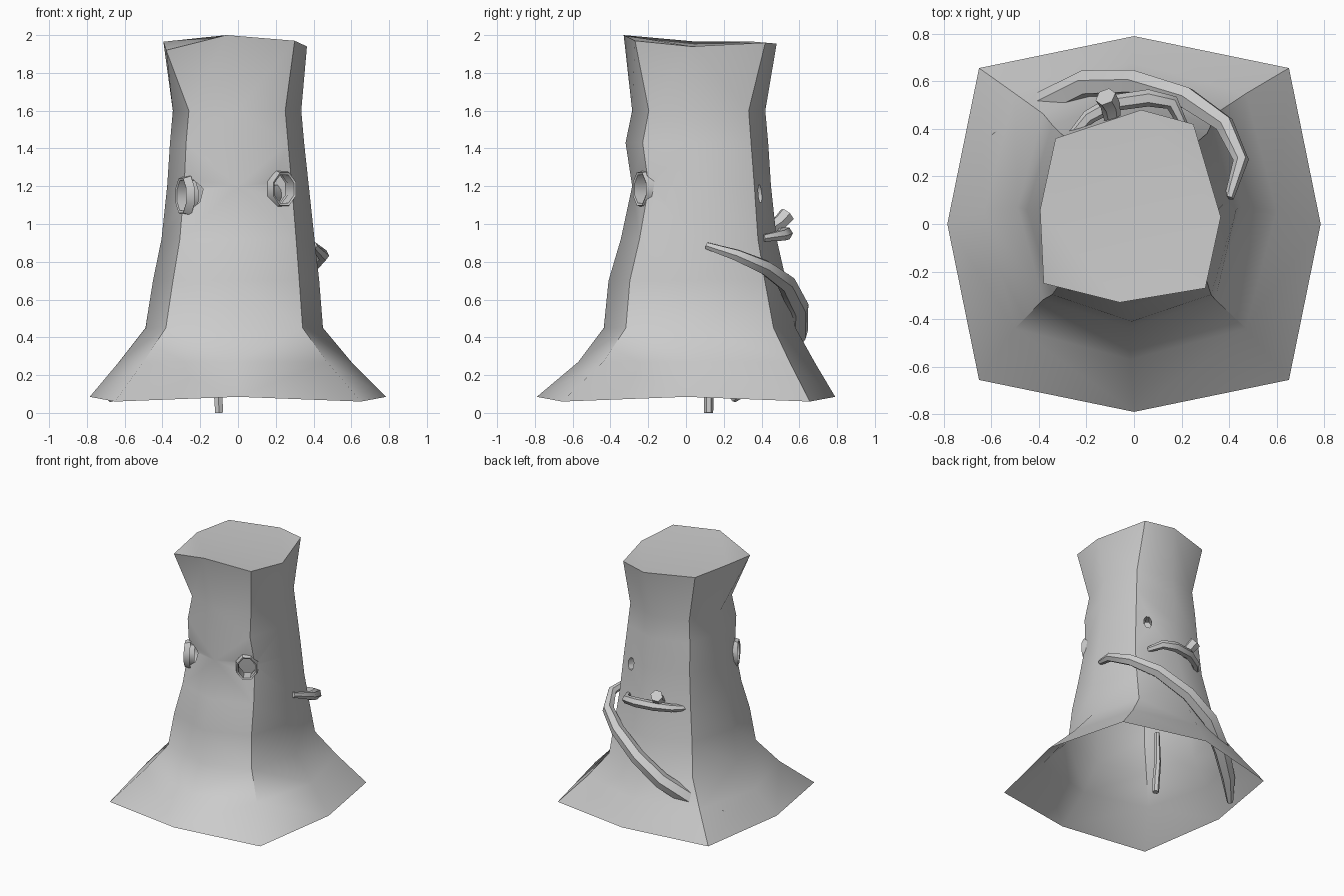
import bpy, bmesh, math
from mathutils import Vector

if "Cube" in bpy.data.objects:
    bpy.data.objects.remove(bpy.data.objects["Cube"])

def make_object(name, bm):
    bmesh.ops.recalc_face_normals(bm, faces=bm.faces)
    me = bpy.data.meshes.new(name)
    bm.to_mesh(me)
    bm.free()
    ob = bpy.data.objects.new(name, me)
    bpy.context.collection.objects.link(ob)
    return ob

def activate(ob):
    bpy.ops.object.select_all(action='DESELECT')
    ob.select_set(True)
    bpy.context.view_layer.objects.active = ob

def smooth(ob, deg=40):
    activate(ob)
    bpy.ops.object.shade_smooth_by_angle(angle=math.radians(deg))

def loft(bm, rings, cap_ends=True):
    rows = [[bm.verts.new(p) for p in r] for r in rings]
    n = len(rows[0])
    for a, b in zip(rows, rows[1:]):
        for i in range(n):
            j = (i + 1) % n
            bm.faces.new((a[i], a[j], b[j], b[i]))
    if cap_ends:
        bm.faces.new(rows[0][::-1])
        bm.faces.new(rows[-1])

def tube(name, pts):
    """Tapered round branch; pts are (x, y, z, radius)."""
    cu = bpy.data.curves.new(name, 'CURVE')
    cu.dimensions = '3D'
    cu.bevel_depth = 1.0
    cu.bevel_resolution = 1
    cu.use_fill_caps = True
    sp = cu.splines.new('POLY')
    sp.points.add(len(pts) - 1)
    for p, (x, y, z, r) in zip(sp.points, pts):
        p.co = (x, y, z, 1)
        p.radius = r
    ob = bpy.data.objects.new(name, cu)
    bpy.context.collection.objects.link(ob)
    activate(ob)
    bpy.ops.object.convert(target='MESH')
    smooth(bpy.context.object, 50)

def hole_ring(c, n, rx, rz, depth, scale=1.0):
    """Eight-sided ring around centre c, pushed along normal n."""
    side = Vector((-n.y, n.x, 0))
    out = []
    for k in range(8):
        a = math.pi * (k + 0.5) / 4
        out.append(c + n * depth + side * (math.cos(a) * rx * scale)
                   + Vector((0, 0, math.sin(a) * rz * scale)))
    return out

# Trunk: eight-sided rings (z, x min, x max, y min, y max, corner factor)
profile = [
    (0.08, -0.785, 0.785, -0.79, 0.79, 0.83),
    (0.27, -0.63, 0.60, -0.57, 0.68, 0.79),
    (0.45, -0.49, 0.45, -0.435, 0.58, 0.77),
    (0.70, -0.45, 0.43, -0.41, 0.53, 0.76),
    (0.92, -0.405, 0.405, -0.345, 0.48, 0.76),
    (1.20, -0.375, 0.375, -0.285, 0.45, 0.76),
    (1.43, -0.36, 0.35, -0.32, 0.435, 0.76),
    (1.60, -0.345, 0.335, -0.285, 0.42, 0.75),
]
dirs = [(1, 0), (1, 1), (0, 1), (-1, 1), (-1, 0), (-1, -1), (0, -1), (1, -1)]
rings = []
for z, x0, x1, y0, y1, c in profile:
    cx, cy, hx, hy = (x0 + x1) / 2, (y0 + y1) / 2, (x1 - x0) / 2, (y1 - y0) / 2
    ring = []
    for dx, dy in dirs:
        f = c if dx and dy else 1.0
        dz = (-0.02 if dx and dy else 0.005) if z < 0.1 else 0
        ring.append((cx + dx * hx * f, cy + dy * hy * f, z + dz))
    rings.append(ring)
# uneven cut top
rings.append([(0.365, 0.03, 1.94), (0.25, 0.42, 1.96), (0.03, 0.48, 1.955), (-0.33, 0.36, 1.965),
              (-0.395, 0.06, 1.965), (-0.38, -0.25, 1.92), (-0.06, -0.33, 2.0), (0.30, -0.27, 1.97)])
bm = bmesh.new()
loft(bm, rings)
bmesh.ops.triangulate(bm, faces=bm.faces)
trunk = make_object("trunk", bm)

# Knot holes: name, centre, outward normal, half width, half height, rim
holes = [
    ("right_knot_hole", (0.235, -0.225, 1.185), (0.5, -0.87, 0), 0.068, 0.085, True),
    ("left_knot_hole", (-0.28, -0.21, 1.15), (-0.9, -0.43, 0), 0.065, 0.09, True),
    ("back_knot_hole", (0.20, 0.39, 1.16), (0.6, 0.8, 0), 0.03, 0.05, False),
]
ends = []
for name, c, n, rx, rz, rim in holes:
    c, n = Vector(c), Vector(n).normalized()
    bm = bmesh.new()
    loft(bm, [hole_ring(c, n, rx, rz, -0.08), hole_ring(c, n, rx, rz, 0.25)])
    cutter = make_object(name + "_cutter", bm)
    cutter.hide_render = True
    mod = trunk.modifiers.new(name, 'BOOLEAN')
    mod.operation = 'DIFFERENCE'
    mod.solver = 'EXACT'
    mod.object = cutter
    activate(trunk)
    bpy.ops.object.modifier_apply(modifier=mod.name)
    bpy.data.objects.remove(cutter)
    ends.append((c - n * 0.08, n))
    if rim:  # raised lip
        bm = bmesh.new()
        loft(bm, [hole_ring(c, n, rx, rz, -0.02, 1.25), hole_ring(c, n, rx, rz, 0.025, 1.1),
                  hole_ring(c, n, rx, rz, 0.02, 0.95), hole_ring(c, n, rx, rz, -0.05, 0.95)], False)
        smooth(make_object(name + "_rim", bm))

# Open the bottom and the inner ends of the holes: the trunk is a hollow shell
bm = bmesh.new()
bm.from_mesh(trunk.data)
dead = []
for f in bm.faces:
    under = all(v.co.z < 0.1 for v in f.verts)
    pocket = any(all(abs((v.co - e).dot(n)) < 0.003 and (v.co - e).length < 0.13 for v in f.verts)
                 for e, n in ends)
    if under or pocket:
        dead.append(f)
bmesh.ops.delete(bm, geom=dead, context='FACES')
bm.to_mesh(trunk.data)
bm.free()
smooth(trunk, 45)

# Vine winding down round the back
tube("vine", [(0.40, 0.11, 0.885, 0.02), (0.45, 0.27, 0.835, 0.033), (0.38, 0.42, 0.77, 0.042),
              (0.22, 0.53, 0.69, 0.05), (0.0, 0.595, 0.56, 0.055), (-0.2, 0.59, 0.43, 0.06),
              (-0.4, 0.49, 0.29, 0.06), (-0.56, 0.37, 0.18, 0.05), (-0.68, 0.25, 0.075, 0.022)])

# Bowed ledge on the back, with a cut stub above it
tube("back_ledge", [(-0.27, 0.36, 0.93, 0.02), (-0.19, 0.45, 0.94, 0.03), (-0.08, 0.51, 0.95, 0.035),
                    (0.06, 0.53, 0.95, 0.036), (0.16, 0.51, 0.94, 0.032), (0.21, 0.41, 0.925, 0.02)])
tube("branch_stub", [(-0.09, 0.44, 0.97, 0.035), (-0.1, 0.50, 1.01, 0.042), (-0.12, 0.535, 1.05, 0.045)])

# Thin root hanging inside the hollow
tube("inner_root", [(-0.10, 0.12, 0.0, 0.024), (-0.105, 0.12, 0.10, 0.026),
                    (-0.11, 0.13, 0.24, 0.024), (-0.08, 0.16, 0.46, 0.018)])
